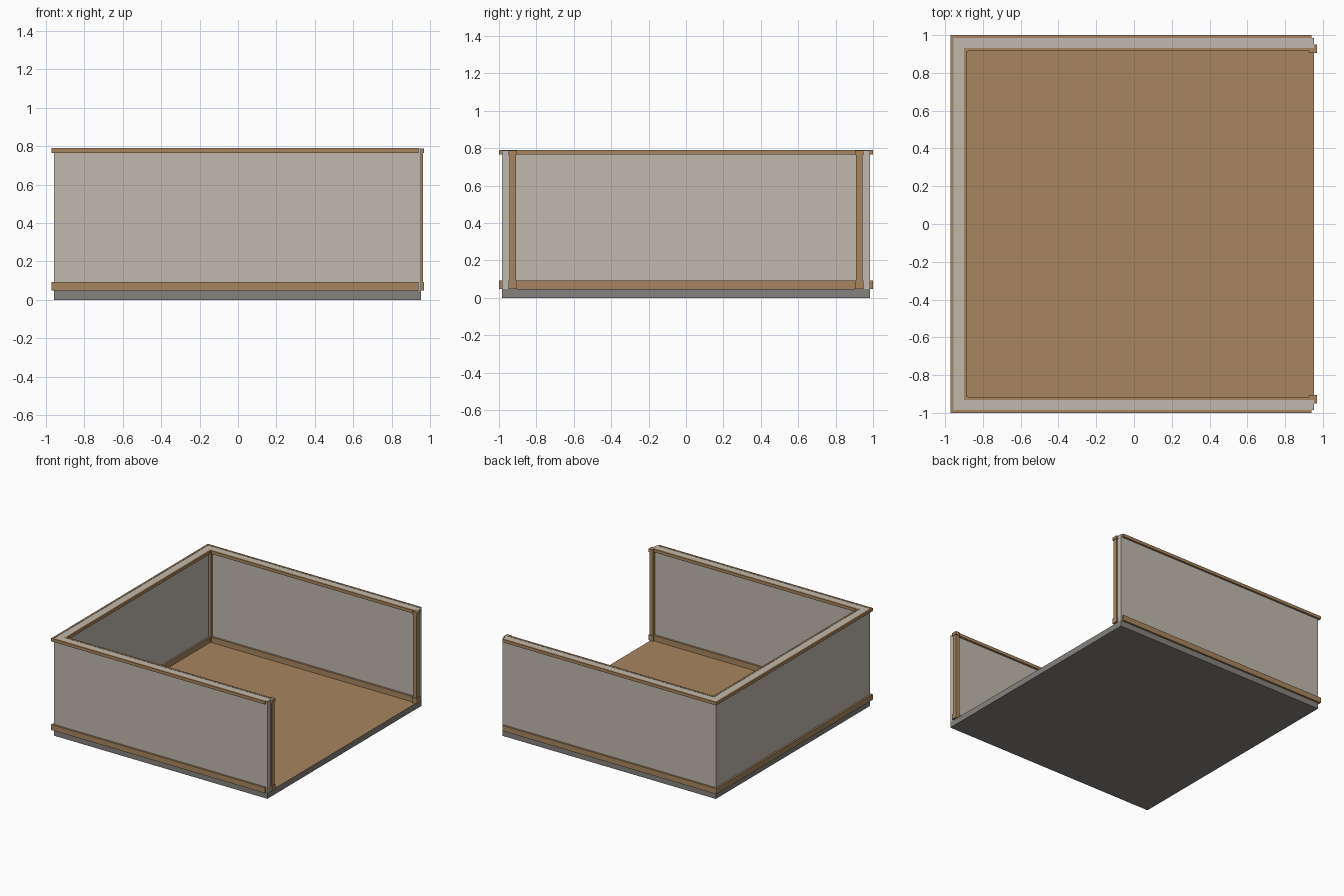
import bpy, bmesh

if "Cube" in bpy.data.objects:
    bpy.data.objects.remove(bpy.data.objects["Cube"])


def material(name, rgb):
    m = bpy.data.materials.new(name)
    m.diffuse_color = (*rgb, 1.0)
    m.use_nodes = True
    m.node_tree.nodes["Principled BSDF"].inputs["Base Color"].default_value = m.diffuse_color
    return m


WOOD = material("brown wood", (0.392, 0.235, 0.114))
WALL = material("pale plaster", (0.533, 0.485, 0.418))
STONE = material("grey stone", (0.235, 0.223, 0.205))


def prism(name, points, z0, z1, mat):
    """Extrude a plan outline from z0 to z1."""
    bm = bmesh.new()
    face = bm.faces.new([bm.verts.new((x, y, z0)) for x, y in points])
    new = bmesh.ops.extrude_face_region(bm, geom=[face])["geom"]
    for v in new:
        if isinstance(v, bmesh.types.BMVert):
            v.co.z = z1
    bmesh.ops.recalc_face_normals(bm, faces=bm.faces)
    mesh = bpy.data.meshes.new(name)
    bm.to_mesh(mesh)
    bm.free()
    mesh.materials.append(mat)
    obj = bpy.data.objects.new(name, mesh)
    bpy.context.collection.objects.link(obj)
    return obj


def box(name, x0, x1, y0, y1, z0, z1, mat):
    return prism(name, [(x0, y0), (x1, y0), (x1, y1), (x0, y1)], z0, z1, mat)


def u_band(name, xo, yo, xi, yi, x_end, z0, z1, mat):
    """Three-sided band, open towards +x."""
    return prism(name, [(x_end, -yo), (xo, -yo), (xo, yo), (x_end, yo),
                        (x_end, yi), (xi, yi), (xi, -yi), (x_end, -yi)],
                 z0, z1, mat)


FLOOR, SKIRT, RAIL, TOP = 0.048, 0.092, 0.765, 0.79

# Base slab with a wooden floor on top
slab = box("base_slab", -0.957, 0.953, -0.985, 0.985, 0, FLOOR, STONE)
slab.data.materials.append(WOOD)
for p in slab.data.polygons:
    p.material_index = 1 if p.normal.z > 0.5 else 0

# Walls on three sides
u_band("walls", -0.957, 0.985, -0.900, 0.932, 0.953, FLOOR, TOP - 0.002, WALL)

# Skirting and top rails, outside and inside
for label, z0, z1 in (("skirting", FLOOR, SKIRT), ("top_rail", RAIL, TOP)):
    u_band("outer_" + label, -0.971, 1.0, -0.956, 0.984, 0.940, z0, z1, WOOD)
    u_band("inner_" + label, -0.901, 0.933, -0.887, 0.916, 0.940, z0, z1, WOOD)

# Posts at the open ends with end blocks, and slim posts in the inner corners
for side, s in (("front", -1), ("back", 1)):
    y0, y1 = sorted((s * 0.909, s * 0.944))
    box(side + "_end_post", 0.930, 0.963, y0, y1, FLOOR, TOP - 0.006, WOOD)
    for label, z0, z1 in (("foot", FLOOR, SKIRT), ("cap", RAIL - 0.002, TOP - 0.003)):
        box(f"{side}_post_{label}", 0.926, 0.968, y0 - 0.005, y1 + 0.005, z0, z1, WOOD)
    y0, y1 = sorted((s * 0.910, s * 0.933))
    box(side + "_corner_post", -0.901, -0.880, y0, y1, FLOOR, TOP - 0.006, WOOD)
